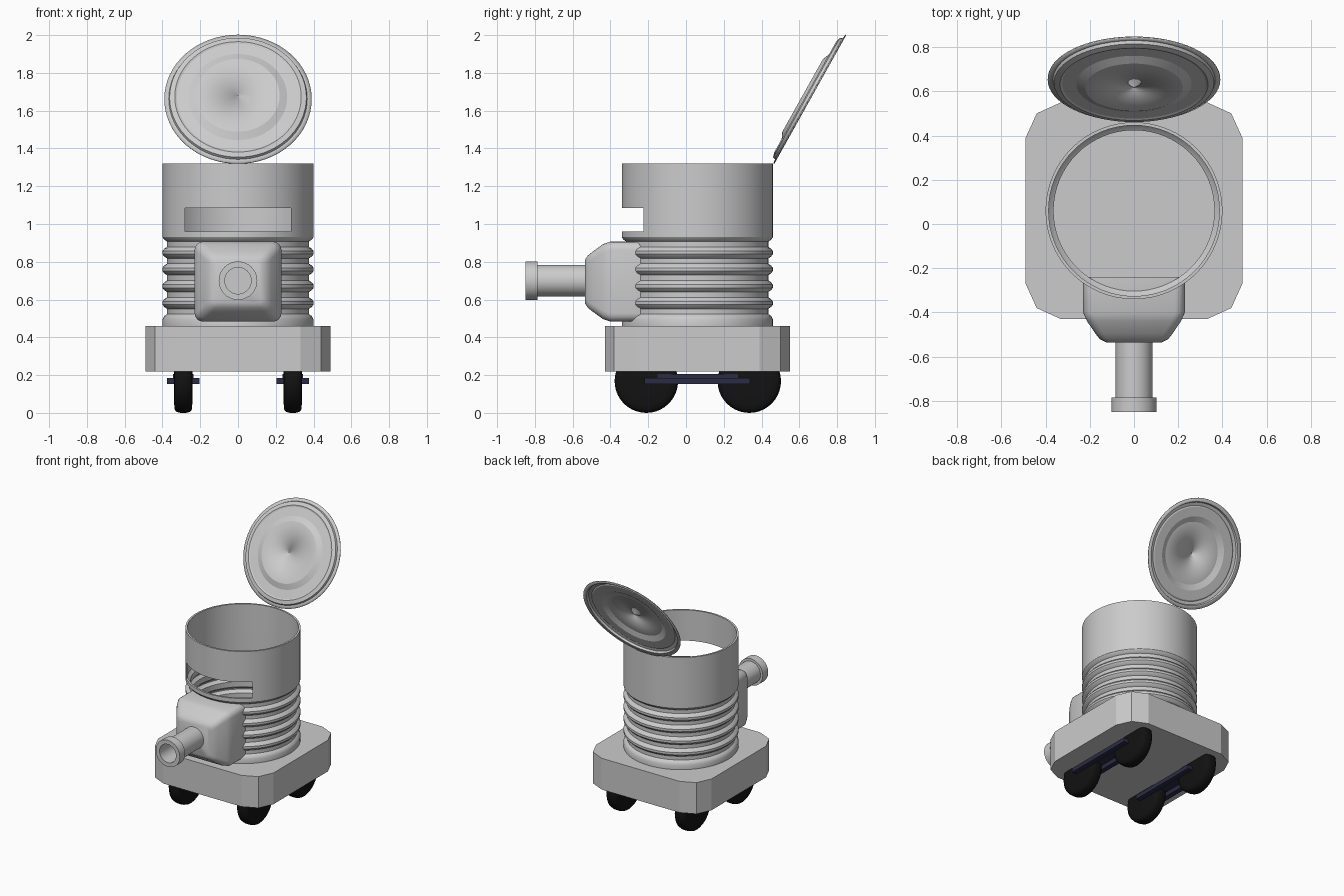
import bpy, bmesh
from math import sin, cos, pi, radians, atan2
from mathutils import Matrix

if "Cube" in bpy.data.objects:
    bpy.data.objects.remove(bpy.data.objects["Cube"])


def finish(name, bm, mat=None, smooth=None):
    bmesh.ops.remove_doubles(bm, verts=bm.verts, dist=1e-5)
    bmesh.ops.recalc_face_normals(bm, faces=bm.faces)
    me = bpy.data.meshes.new(name)
    bm.to_mesh(me)
    bm.free()
    ob = bpy.data.objects.new(name, me)
    bpy.context.collection.objects.link(ob)
    if mat:
        me.materials.append(mat)
    if smooth:
        select(ob)
        bpy.ops.object.shade_smooth_by_angle(angle=radians(smooth))
    return ob


def select(ob):
    bpy.ops.object.select_all(action='DESELECT')
    ob.select_set(True)
    bpy.context.view_layer.objects.active = ob


def loft(bm, rings, caps=True):
    loops = [[bm.verts.new(p) for p in r] for r in rings]
    n = len(loops[0])
    for a, b in zip(loops, loops[1:]):
        for i in range(n):
            j = (i + 1) % n
            bm.faces.new((a[i], a[j], b[j], b[i]))
    if caps:
        bm.faces.new(loops[0])
        bm.faces.new(loops[-1])


def lathe(name, profile, matrix, sides=48, caps=True, mat=None, smooth=30):
    """Turn (radius, height) points about local z."""
    bm = bmesh.new()
    loft(bm, [[(r * cos(2 * pi * i / sides), r * sin(2 * pi * i / sides), h)
               for i in range(sides)] for r, h in profile], caps)
    bm.transform(matrix)
    return finish(name, bm, mat, smooth)


def box(name, x, y, z, mat=None):
    bm = bmesh.new()
    bmesh.ops.create_cube(bm, size=1)
    for v in bm.verts:
        v.co = [(a + b) / 2 + c * (b - a) for (a, b), c in zip((x, y, z), v.co)]
    return finish(name, bm, mat)


def material(name, color):
    m = bpy.data.materials.new(name)
    m.diffuse_color = color
    m.use_nodes = True
    m.node_tree.nodes["Principled BSDF"].inputs["Base Color"].default_value = m.diffuse_color
    return m


black = material("rubber_black", (0.006, 0.006, 0.006, 1))
navy = material("frame_navy", (0.025, 0.025, 0.06, 1))

# Base block with two-step corners
outline = [(0.33, 0.49), (0.44, 0.44), (0.49, 0.33)]
quarter = outline[::-1]
plan = (quarter + [(-x, y) for x, y in outline]
        + [(-x, -y) for x, y in quarter] + [(x, -y) for x, y in outline])
plan = [(x, y + 0.06) for x, y in plan]
bm = bmesh.new()
loft(bm, [[(x, y, z) for x, y in plan] for z in (0.22, 0.46)])
finish("base", bm)

# Can body: ribbed below, plain above, open at the top
profile = [(0.375, 0.45), (0.4, 0.46), (0.4, 0.495)]
for i in range(5):
    z = 0.537 + i * 0.089
    profile += [(0.391, z - 0.024), (0.376, z - 0.014), (0.376, z + 0.014), (0.391, z + 0.024)]
    if i < 4:
        profile += [(0.4, z + 0.036), (0.4, z + 0.053)]
profile += [(0.4, 0.93), (0.4, 1.0), (0.4, 1.16), (0.4, 1.32)]
can = lathe("can_body", profile, Matrix.Translation((0, 0.06, 0)), 64, False)
solid = can.modifiers.new("wall", 'SOLIDIFY')
solid.thickness = 0.014
solid.offset = -1

# Viewing slot
cutter = box("slot_cutter", (-0.28, 0.28), (-0.5, -0.12), (0.96, 1.085))
cutter.hide_render = True
cut = can.modifiers.new("slot", 'BOOLEAN')
cut.operation = 'DIFFERENCE'
cut.solver = 'EXACT'
cut.object = cutter
select(can)
for m in [m.name for m in can.modifiers if m.type in {'SOLIDIFY', 'BOOLEAN'}]:
    bpy.ops.object.modifier_apply(modifier=m)
bpy.data.objects.remove(cutter)
bpy.ops.object.shade_smooth_by_angle(angle=radians(30))

# Gun housing: rounded rectangles narrowing to the front
def rounded(y, hx, hz, r):
    pts = []
    for k, (sx, sz) in enumerate([(1, 1), (-1, 1), (-1, -1), (1, -1)]):
        for i in range(5):
            a = k * pi / 2 + i * pi / 8
            pts.append((sx * (hx - r) + r * cos(a), y,
                        0.695 + sz * (hz - r) + r * sin(a)))
    return pts


bm = bmesh.new()
loft(bm, [rounded(*s) for s in [(-0.24, 0.23, 0.212, 0.045), (-0.40, 0.23, 0.212, 0.045),
                                (-0.44, 0.212, 0.198, 0.045), (-0.495, 0.175, 0.158, 0.04),
                                (-0.52, 0.155, 0.138, 0.035), (-0.535, 0.125, 0.115, 0.03)]])
finish("gun_housing", bm, smooth=35)

# Gun barrel with muzzle ring and bore
lathe("gun_barrel", [(0.083, -0.02), (0.083, 0.255), (0.102, 0.255), (0.102, 0.321),
                     (0.07, 0.321), (0.07, 0.1)],
      Matrix.Translation((0, -0.53, 0.70)) @ Matrix.Rotation(pi / 2, 4, 'X'), 40)

# Tilted lid with pressed rings
lid = lathe("lid", [(0.39, 0), (0.365, 0.003), (0.36, 0.018), (0.335, 0.024), (0.325, 0.020),
                    (0.26, 0.022), (0.22, 0.04), (0.001, 0.04)],
            Matrix.Translation((0, 0.655, 1.66)) @ Matrix.Rotation(atan2(0.68, 0.38), 4, 'X'),
            64, False, smooth=20)
solid = lid.modifiers.new("sheet", 'SOLIDIFY')
solid.thickness = 0.006
solid.offset = 0

# Wheels and the frame bars beside them
tyre = [(0.12, -0.048), (0.15, -0.046), (0.162, -0.036), (0.168, -0.015)]
tyre += [(r, -h) for r, h in reversed(tyre)]
for side, s in (("left", -1), ("right", 1)):
    for end, y in (("front", -0.21), ("rear", 0.335)):
        lathe(f"{end}_{side}_wheel", tyre,
              Matrix.Translation((s * 0.29, y, 0.168)) @ Matrix.Rotation(pi / 2, 4, 'Y'),
              40, mat=black, smooth=40)
    for label, a, b in (("inner", 0.205, 0.243), ("outer", 0.338, 0.377)):
        box(f"{side}_{label}_frame_bar", sorted((s * a, s * b)), (-0.22, 0.34), (0.153, 0.185), navy)
    box(f"{side}_frame_link", sorted((s * 0.235, s * 0.345)), (-0.15, 0.275), (0.185, 0.205), navy)
